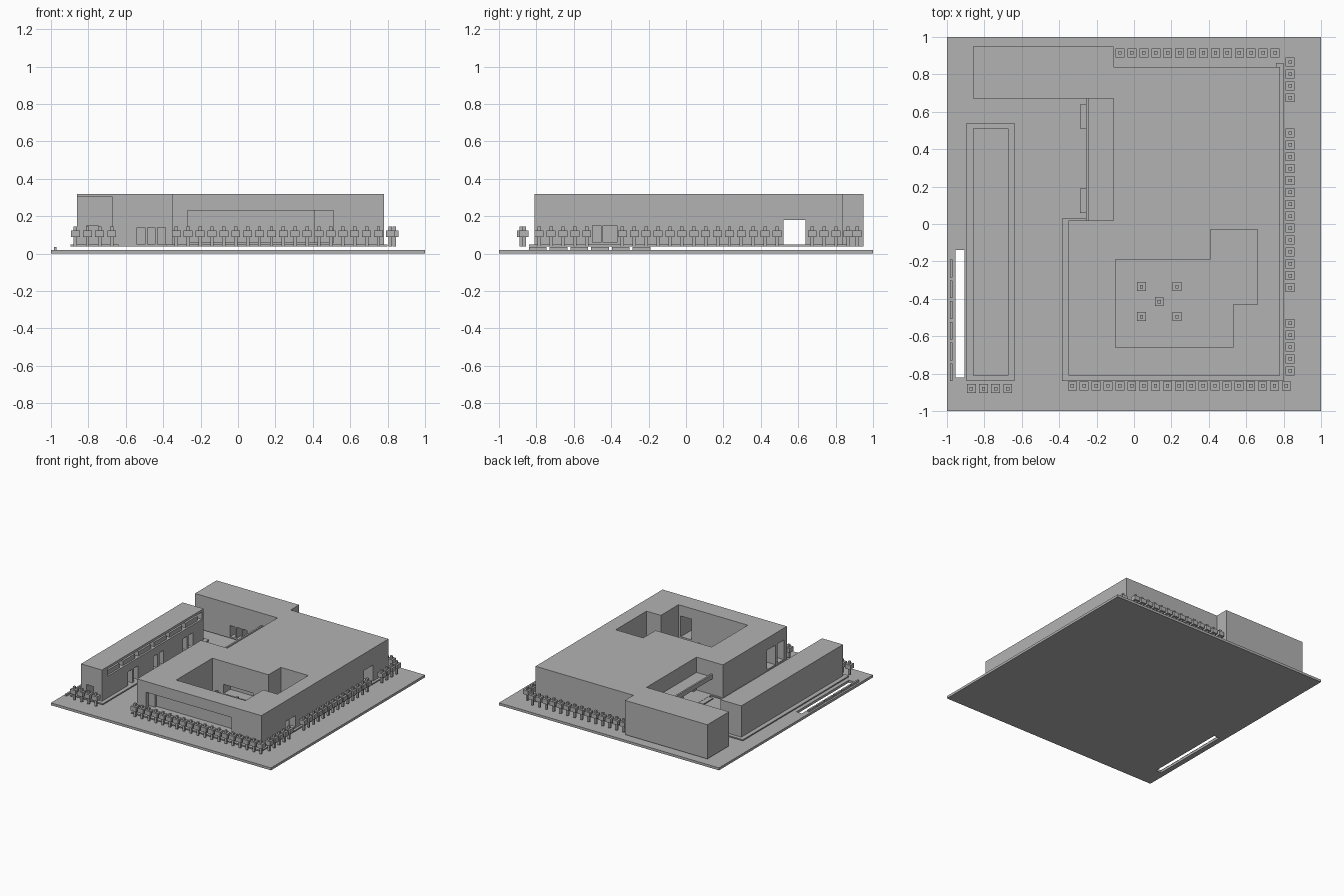
import bpy, bmesh

cube = bpy.data.objects.get("Cube")
if cube:
    bpy.data.objects.remove(cube, do_unlink=True)

grey = bpy.data.materials.new("warm_grey")
grey.use_nodes = True
GREY = (0.45, 0.45, 0.45, 1)
grey.diffuse_color = GREY
for node in grey.node_tree.nodes:
    if node.type == "BSDF_PRINCIPLED":
        node.inputs["Base Color"].default_value = GREY

GROUND, BASE, FLOOR, ROOF = 0.02, 0.037, 0.048, 0.318


def finish(name, bm):
    bmesh.ops.recalc_face_normals(bm, faces=bm.faces)
    mesh = bpy.data.meshes.new(name)
    bm.to_mesh(mesh)
    bm.free()
    mesh.materials.append(grey)
    obj = bpy.data.objects.new(name, mesh)
    bpy.context.collection.objects.link(obj)
    return obj


def add_prism(bm, outline, z0, z1):
    face = bm.faces.new([bm.verts.new((x, y, z0)) for x, y in outline])
    top = bmesh.ops.extrude_face_region(bm, geom=[face])["geom"]
    verts = [v for v in top if isinstance(v, bmesh.types.BMVert)]
    bmesh.ops.translate(bm, vec=(0, 0, z1 - z0), verts=verts)


def prism(name, outline, z0, z1):
    bm = bmesh.new()
    add_prism(bm, outline, z0, z1)
    return finish(name, bm)


def rect(x0, x1, y0, y1):
    return [(x0, y0), (x1, y0), (x1, y1), (x0, y1)]


def box(name, x0, x1, y0, y1, z0, z1):
    return prism(name, rect(x0, x1, y0, y1), z0, z1)


def cut(target, cutter):
    cutter.hide_render = True
    mod = target.modifiers.new("opening", "BOOLEAN")
    mod.operation = "DIFFERENCE"
    mod.solver = "EXACT"
    mod.object = cutter
    bpy.context.view_layer.objects.active = target
    bpy.ops.object.modifier_apply(modifier=mod.name)
    bpy.data.objects.remove(cutter, do_unlink=True)


def cut_box(target, *size):
    cut(target, box("cutter", *size))


# Ground sheet with a long slot and a row of kerbs
ground = box("ground_slab", -1, 1, -1, 1, 0, GROUND)
cut_box(ground, -0.955, -0.905, -0.82, -0.14, -0.1, 0.1)
for i in range(6):
    y = -0.84 + i * 0.111
    box("kerb", -0.985, -0.97, y, y + 0.095, GROUND, 0.036)

# Main building around an angular courtyard
main = prism("main_building", [
    (-0.35, -0.81), (0.78, -0.81), (0.78, 0.84), (-0.11, 0.84), (-0.11, 0.95),
    (-0.86, 0.95), (-0.86, 0.67), (-0.11, 0.67), (-0.11, 0.02), (-0.35, 0.02)], BASE, ROOF)
cut(main, prism("cutter", [
    (-0.10, -0.66), (0.53, -0.66), (0.53, -0.43), (0.66, -0.43),
    (0.66, -0.03), (0.41, -0.03), (0.41, -0.19), (-0.10, -0.19)], FLOOR + 0.002, 0.5))
cut_box(main, -0.27, 0.51, -0.9, -0.67, 0.06, 0.23)       # front loggia
cut_box(main, 0.41, 0.51, -0.7, -0.6, 0.06, 0.23)         # loggia to courtyard
cut_box(main, -0.2, 0.9, 0.52, 0.64, FLOOR, 0.18)         # through passage
cut_box(main, -0.2, 0.0, 0.06, 0.19, FLOOR, 0.18)         # balcony doorway
cut_box(main, 0.0, 0.27, -0.25, -0.1, 0.055, 0.13)        # courtyard doorway
for y0, y1 in ((-0.66, -0.55), (-0.77, -0.69)):           # west windows
    cut_box(main, -0.4, -0.26, y0, y1, 0.06, 0.22)
for i in range(3):                                        # north wing doors
    x = -0.54 + i * 0.055
    cut_box(main, x, x + 0.042, 0.6, 0.74, FLOOR, 0.14)
for y0, y1 in ((-0.50, -0.455), (-0.445, -0.37)):         # east windows
    cut_box(main, 0.68, 0.9, y0, y1, 0.06, 0.15)

# Low plinth and courtyard paving
prism("main_plinth", [
    (-0.385, -0.84), (0.80, -0.84), (0.80, 0.86), (0.76, 0.86), (0.76, 0.66),
    (-0.25, 0.66), (-0.25, 0.03), (-0.385, 0.03)], BASE + 0.001, FLOOR)
prism("courtyard_paving", [
    (0.32, -0.58), (0.47, -0.58), (0.47, -0.39), (0.63, -0.39),
    (0.63, -0.24), (0.32, -0.24)], FLOOR, 0.057)

# Balcony with parapet, and the steps under it
box("balcony_floor", -0.25, -0.105, 0.015, 0.675, 0.18, 0.192)
box("balcony_parapet", -0.257, -0.243, 0.015, 0.675, 0.18, 0.218)
for y in (0.06, 0.51):
    box("entrance_step", -0.29, -0.25, y, y + 0.13, BASE, 0.046)

# Long side building with paired doors and a clerestory slot
side = box("side_building", -0.86, -0.67, -0.81, 0.51, BASE, 0.305)
cut_box(side, -0.73, -0.6, -0.74, 0.49, 0.225, 0.285)
for y in (-0.47, -0.14, 0.24):
    for offset in (0, 0.075):
        cut_box(side, -0.74, -0.6, y + offset, y + offset + 0.055, FLOOR, 0.16)
cut_box(side, -0.81, -0.745, -0.9, -0.72, FLOOR, 0.148)
prism("side_plinth", rect(-0.895, -0.64, -0.84, 0.54), BASE + 0.001, FLOOR)
for i in range(6):
    y = -0.72 + i * 0.203
    box("clerestory_block", -0.735, -0.685, y, y + 0.16, 0.22, 0.262)

# Stylised trees, all sharing one mesh
bm = bmesh.new()
T, W = 0.009, 0.024
add_prism(bm, rect(-T, T, -T, T), BASE, 0.145)
add_prism(bm, rect(-W, W, -W, W), 0.088, 0.124)
tree = finish("tree", bm)

spots = [(-0.33 + i * 0.0636, -0.865) for i in range(19)]
spots += [(-0.87 + i * 0.065, -0.88) for i in range(4)]
spots += [(-0.075 + i * 0.0638, 0.915) for i in range(14)]
for start, count in ((-0.785, 5), (-0.34, 14), (0.675, 4)):
    spots += [(0.835, start + i * 0.0636) for i in range(count)]
spots += [(0.135 + sx * 0.095, -0.415 + sy * 0.08) for sx in (-1, 1) for sy in (-1, 1)]
spots.append((0.135, -0.415))
tree.location = (*spots[0], 0)
for x, y in spots[1:]:
    copy = bpy.data.objects.new("tree", tree.data)
    copy.location = (x, y, 0)
    bpy.context.collection.objects.link(copy)
